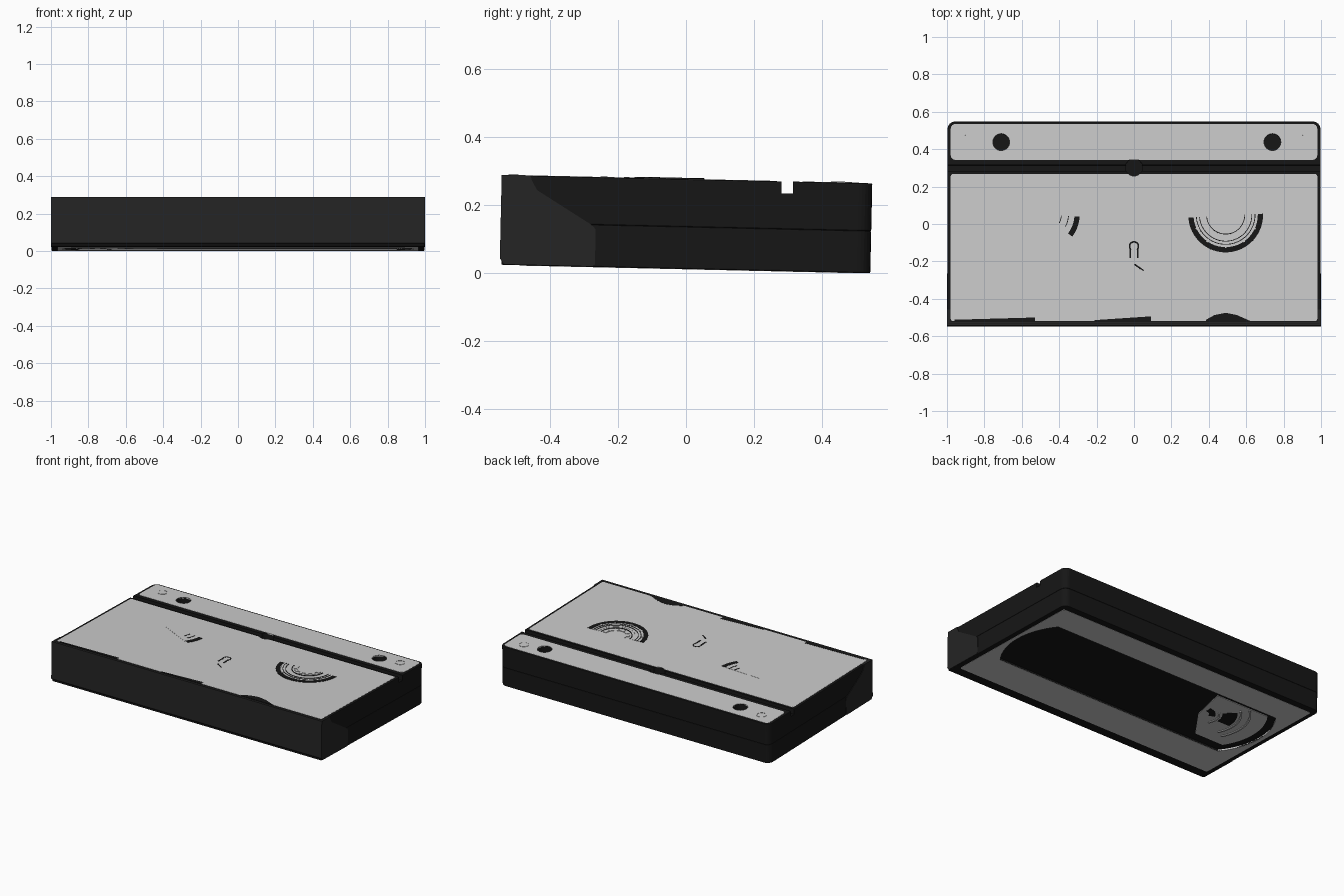
import bpy, bmesh, math
from mathutils import Matrix

if "Cube" in bpy.data.objects:
    bpy.data.objects.remove(bpy.data.objects["Cube"])

H = 0.264          # shell thickness
TILT = -0.0225     # whole cassette leans slightly down to the back


def material(name, c):
    m = bpy.data.materials.new(name)
    m.diffuse_color = (c, c, c, 1)
    m.use_nodes = True
    m.node_tree.nodes["Principled BSDF"].inputs["Base Color"].default_value = m.diffuse_color
    return m


BLACK = material("black_plastic", 0.008)
DOOR = material("door_plastic", 0.018)
parts = []


def prism(name, pts, a, b, mat=None, axis='Z', bevel=0, cutter=False):
    """Extrude a 2D outline: (x, y) along z, or (y, z) along x."""
    to3 = (lambda p, t: (p[0], p[1], t)) if axis == 'Z' else (lambda p, t: (t, p[0], p[1]))
    bm = bmesh.new()
    f = bm.faces.new([bm.verts.new(to3(p, a)) for p in pts])
    ext = bmesh.ops.extrude_face_region(bm, geom=[f])
    d = to3((0, 0), b - a)
    bmesh.ops.translate(bm, vec=d, verts=[v for v in ext["geom"] if isinstance(v, bmesh.types.BMVert)])
    bmesh.ops.recalc_face_normals(bm, faces=bm.faces)
    if bevel:
        es = [e for e in bm.edges if e.calc_face_angle(0) > 0.6]
        bmesh.ops.bevel(bm, geom=es, offset=bevel, segments=2, profile=0.5, affect='EDGES')
    me = bpy.data.meshes.new(name)
    bm.to_mesh(me)
    bm.free()
    ob = bpy.data.objects.new(name, me)
    bpy.context.collection.objects.link(ob)
    if mat:
        me.materials.append(mat)
    if cutter:
        ob.hide_render = True
    else:
        parts.append(ob)
    return ob


def arc(cx, cy, r, a0, a1, n=24):
    return [(cx + r * math.cos(math.radians(a0 + (a1 - a0) * i / n)),
             cy + r * math.sin(math.radians(a0 + (a1 - a0) * i / n))) for i in range(n + 1)]


def circle(cx, cy, r, n=32):
    return arc(cx, cy, r, 0, 360, n)[:-1]


def ring(cx, cy, r0, r1, a0, a1):
    return arc(cx, cy, r1, a0, a1) + arc(cx, cy, r0, a1, a0)


def rect(x0, x1, y0, y1, r=0.0):
    if not r:
        return [(x0, y0), (x1, y0), (x1, y1), (x0, y1)]
    return (arc(x1 - r, y0 + r, r, -90, 0, 6) + arc(x1 - r, y1 - r, r, 0, 90, 6)
            + arc(x0 + r, y1 - r, r, 90, 180, 6) + arc(x0 + r, y0 + r, r, 180, 270, 6))


def cut(ob, cutters):
    for c in cutters:
        m = ob.modifiers.new("cut", 'BOOLEAN')
        m.operation, m.object, m.solver = 'DIFFERENCE', c, 'EXACT'


# two shell halves, round at the back corners
outline = ([(-0.997, -0.54), (0.997, -0.54)] + arc(0.957, 0.505, 0.04, 0, 90, 6)
           + arc(-0.957, 0.505, 0.04, 90, 180, 6))
lower = prism("lower_shell", outline, 0.0, 0.124, BLACK, bevel=0.004)
upper = prism("upper_shell", outline, 0.1235, H, BLACK, bevel=0.004)

# grey top panels
label = prism("main_top_panel", rect(-0.98, 0.98, -0.522, 0.264, 0.012), H - 0.006, H + 0.001)
strip = prism("rear_top_panel", rect(-0.98, 0.98, 0.34, 0.532, 0.025), H - 0.006, H + 0.001)

# groove and round holes in the top
groove = prism("groove_cutter", rect(-1.1, 1.1, 0.278, 0.312), H - 0.035, H + 0.1, BLACK, cutter=True)
holes = [prism("hole_cutter", circle(x, y, r), H - 0.06, H + 0.1, BLACK, cutter=True)
         for x, y, r in [(-0.71, 0.435, 0.045), (0.74, 0.435, 0.045), (0, 0.3, 0.046)]]
cut(upper, [groove] + holes)
cut(strip, holes[:2])
cut(label, holes[2:])

# small round plugs on the rear strip
for x in (-0.88, 0.88):
    prism("plug", circle(x, 0.455, 0.027), H, H + 0.002)
    prism("plug_rim", ring(x, 0.455, 0.028, 0.031, 0, 359.9), H, H + 0.003)

# right reel: lower half shows through the top panel
cx, cy = 0.49, 0.045
z = H + 0.001
prism("reel_rim", ring(cx, cy, 0.172, 0.2, 184, 362), z - 0.003, z + 0.002, BLACK)
prism("reel_flange", ring(cx, cy, 0.12, 0.172, 184, 362), z - 0.003, z + 0.001)
for r in (0.1, 0.138, 0.155):
    prism("reel_line", ring(cx, cy, r, r + 0.004, 184, 362), z - 0.003, z + 0.003, BLACK)
teeth = []
for i in range(12):
    a = 184 + 15 * i
    r = 0.088 if i % 2 else 0.07
    teeth += arc(cx, cy, r, a, min(a + 15, 362), 3)
inner = arc(cx, cy, 0.066, 362, 184)
prism("reel_teeth", teeth + inner, z - 0.003, z + 0.003)
for a in (205, 235, 270, 305, 335):
    prism("reel_notch", ring(cx, cy, 0.157, 0.176, a - 1.5, a + 1.5), z - 0.003, z + 0.003)

# left reel: only a sliver shows
prism("reel_sliver", [(-0.58, 0.05)] + arc(-0.49, 0.05, 0.2, -38, -4, 10), z - 0.003, z + 0.001)
prism("reel_sliver_rim", ring(-0.49, 0.05, 0.172, 0.2, -37, -4), z - 0.003, z + 0.002, BLACK)
for r in (0.1, 0.138):
    prism("reel_sliver_line", ring(-0.49, 0.05, r, r + 0.004, -28, -4), z - 0.003, z + 0.003, BLACK)

# centre latch outline and the dark patches along the front
prism("latch_loop", ring(0, -0.122, 0.02, 0.028, -50, 230), z - 0.003, z + 0.001, BLACK)
for s in (-1, 1):
    prism("latch_leg", rect(s * 0.02 - 0.005, s * 0.02 + 0.005, -0.185, -0.14), z - 0.003, z + 0.001, BLACK)
prism("latch_tail", [(0.005, -0.215), (0.055, -0.25), (0.05, -0.255), (0.0, -0.222)], z - 0.003, z + 0.001, BLACK)
for pts in ([(-0.96, -0.525), (-0.53, -0.525), (-0.53, -0.503), (-0.96, -0.515)],
            [(-0.21, -0.525), (0.09, -0.525), (0.09, -0.497), (-0.21, -0.517)],
            [(0.385, -0.525), (0.63, -0.525), (0.55, -0.49), (0.49, -0.478), (0.43, -0.49), (0.385, -0.515)]):
    prism("front_patch", pts, z - 0.003, z + 0.001, BLACK)

# hinged door: front plate with a shaped cheek at each end
cheek = [(-0.545, 0.018), (-0.53, 0.002), (-0.272, 0.002), (-0.265, 0.008), (-0.265, 0.11),
         (-0.275, 0.122), (-0.44, 0.222), (-0.456, 0.25), (-0.46, H), (-0.545, H)]
for s, n in ((-1, "left"), (1, "right")):
    prism("door_cheek_" + n, cheek, s * 0.98, s * 1.0, DOOR, axis='X')
prism("door_front", [(-0.545, 0.018), (-0.53, 0.002), (-0.52, 0.002), (-0.525, H), (-0.545, H)],
      -0.985, 0.985, DOOR, axis='X')

# underside: grey panel with a shallow black recess
well = arc(0.49, 0.04, 0.45, -37, 37, 16) + arc(-0.49, 0.04, 0.45, 143, 217, 16)
base = prism("bottom_panel", rect(-0.965, 0.965, -0.47, 0.5, 0.015), -0.001, 0.008)
well_cut = prism("well_cutter", well, -0.1, 0.012, BLACK, cutter=True)
cut(base, [well_cut])
cut(lower, [well_cut])

# reel window in one end of the underside recess
win = [(-0.4, 0.28), (-0.48, 0.03), (-0.5, -0.16)] + arc(-0.49, 0.04, 0.4, 210, 143, 12)[:]
win = [(-0.42, 0.28)] + arc(-0.49, 0.04, 0.4, 143, 211, 12) + [(-0.62, -0.165), (-0.48, 0.03)]
prism("bottom_window", win, 0.008, 0.014)
prism("bottom_reel_slot", ring(-0.49, 0.04, 0.13, 0.22, 135, 180), 0.007, 0.013, BLACK)
prism("bottom_reel_hub", ring(-0.49, 0.04, 0.05, 0.09, 90, 160), 0.007, 0.013, BLACK)
for r in (0.105, 0.235, 0.29):
    prism("bottom_reel_ridge", ring(-0.49, 0.04, r, r + 0.012, 130, 205), 0.003, 0.013)

# apply the cuts, tilt everything and stand it on the ground
bpy.context.view_layer.update()
dg = bpy.context.evaluated_depsgraph_get()
for ob in parts:
    if ob.modifiers:
        me = bpy.data.meshes.new_from_object(ob.evaluated_get(dg))
        ob["final"] = me.name
for ob in parts:
    if "final" in ob:
        ob.modifiers.clear()
        ob.data = bpy.data.meshes[ob["final"]]
for c in [o for o in bpy.context.collection.objects if o not in parts]:
    bpy.data.objects.remove(c)
tilt = Matrix.Rotation(TILT, 4, 'X')
for ob in parts:
    ob.data.transform(tilt)
lift = -min(v.co.z for ob in parts for v in ob.data.vertices)
for ob in parts:
    ob.data.transform(Matrix.Translation((0, -0.003, lift)))
